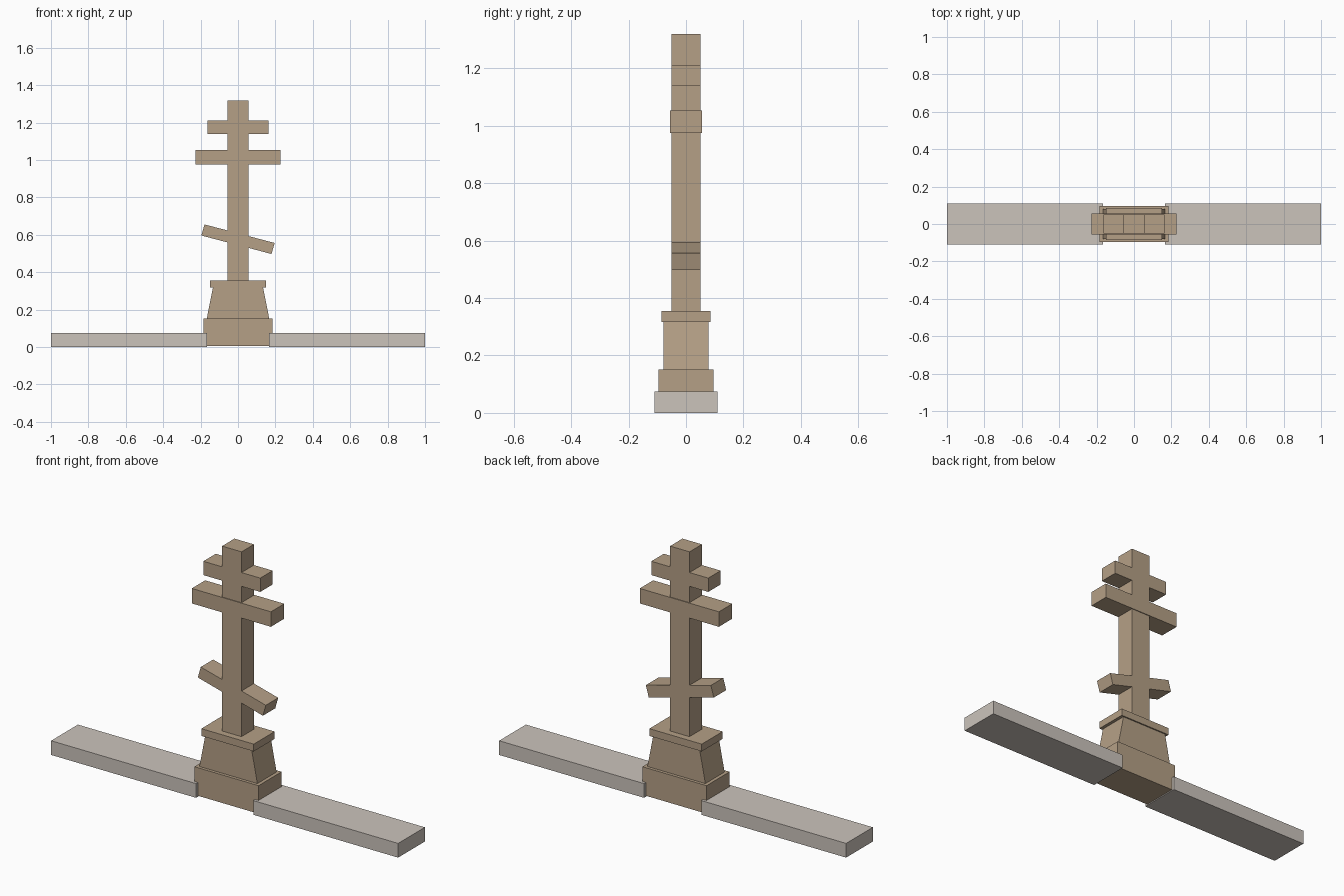
import bpy, bmesh

if "Cube" in bpy.data.objects:
    bpy.data.objects.remove(bpy.data.objects["Cube"])


def material(name, rgb):
    m = bpy.data.materials.new(name)
    m.diffuse_color = (*rgb, 1.0)
    m.use_nodes = True
    m.node_tree.nodes["Principled BSDF"].inputs["Base Color"].default_value = m.diffuse_color
    return m


BROWN = material("brown_stone", (0.46, 0.35, 0.24))
GREY = material("grey_stone", (0.60, 0.55, 0.50))


def prism(name, profile, half_depth, mat):
    """Extrude an x/z outline from -half_depth to +half_depth along y."""
    bm = bmesh.new()
    face = bm.faces.new([bm.verts.new((x, -half_depth, z)) for x, z in profile])
    ext = bmesh.ops.extrude_face_region(bm, geom=[face], use_keep_orig=True)
    moved = [v for v in ext["geom"] if isinstance(v, bmesh.types.BMVert)]
    bmesh.ops.translate(bm, verts=moved, vec=(0, 2 * half_depth, 0))
    bmesh.ops.recalc_face_normals(bm, faces=bm.faces)
    mesh = bpy.data.meshes.new(name)
    bm.to_mesh(mesh)
    bm.free()
    mesh.materials.append(mat)
    obj = bpy.data.objects.new(name, mesh)
    bpy.context.collection.objects.link(obj)
    return obj


def block(name, x0, x1, z0, z1, half_depth, mat):
    return prism(name, [(x0, z0), (x1, z0), (x1, z1), (x0, z1)], half_depth, mat)


# Ground slabs either side of the pedestal
block("left_slab", -1.0, -0.165, 0.0, 0.074, 0.11, GREY)
block("right_slab", 0.165, 1.0, 0.0, 0.074, 0.11, GREY)

# Pedestal: plinth, body tapering in width, cap
block("plinth", -0.185, 0.185, 0.005, 0.151, 0.095, BROWN)
prism("pedestal_body",
      [(-0.167, 0.151), (0.167, 0.151), (0.134, 0.318), (-0.134, 0.318)],
      0.079, BROWN)
block("pedestal_cap", -0.151, 0.151, 0.317, 0.355, 0.086, BROWN)

# Upright with top bar and slanted foot bar, one outline
prism("cross_upright", [
    (-0.056, 0.355), (0.056, 0.355),
    (0.056, 0.530), (0.179, 0.497), (0.196, 0.556), (0.056, 0.593),
    (0.056, 1.138), (0.164, 1.138), (0.164, 1.210), (0.056, 1.210),
    (0.056, 1.318), (-0.056, 1.318),
    (-0.056, 1.210), (-0.164, 1.210), (-0.164, 1.138), (-0.056, 1.138),
    (-0.056, 0.623), (-0.179, 0.655), (-0.196, 0.596), (-0.056, 0.559),
], 0.051, BROWN)

# Slightly thicker main bar
block("main_crossbar", -0.228, 0.228, 0.975, 1.053, 0.055, BROWN)
